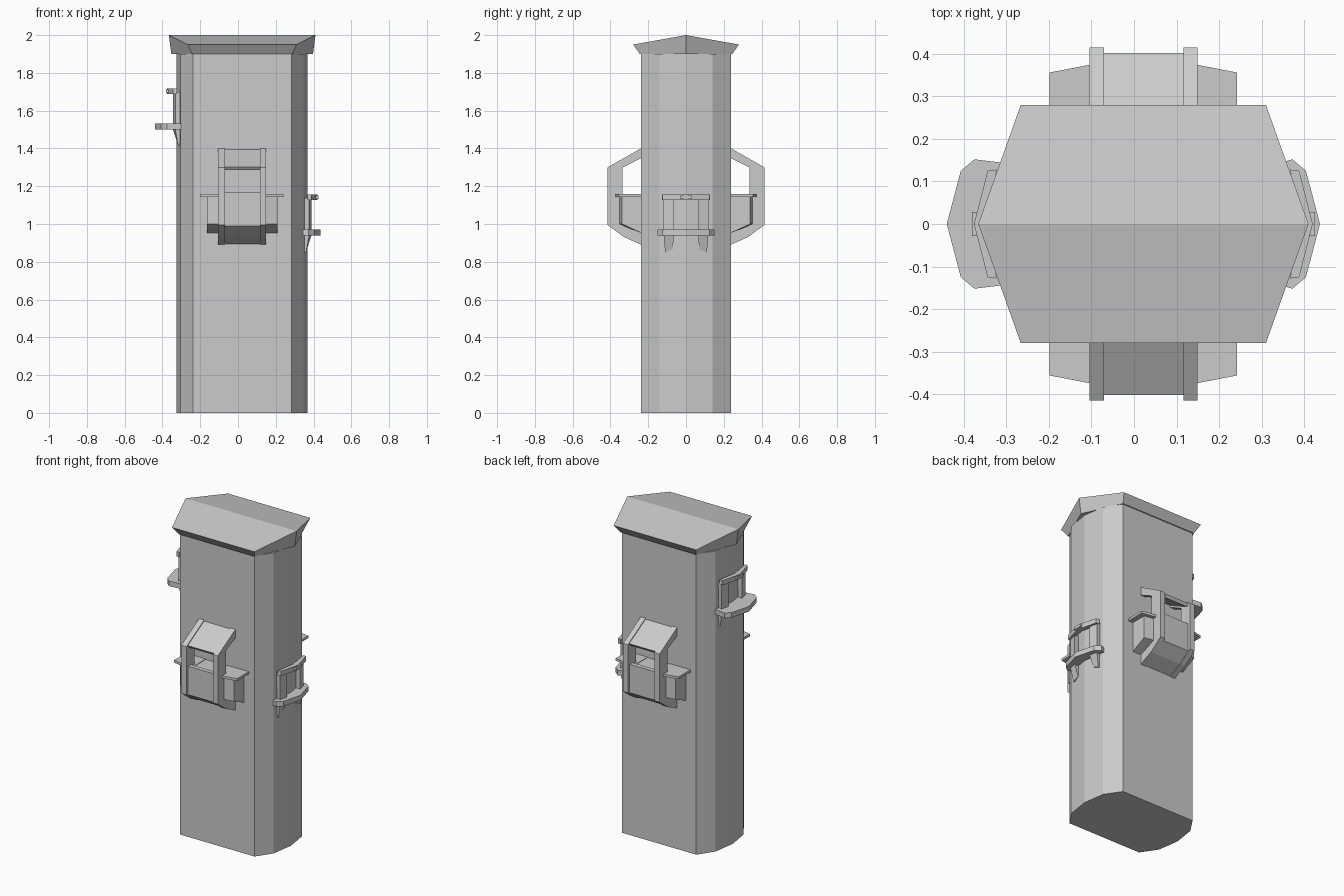
import bpy, bmesh

if "Cube" in bpy.data.objects:
    bpy.data.objects.remove(bpy.data.objects["Cube"])

CX = 0.022  # tower centre line in x


def prism(name, pts, axis, lo, hi):
    """Extrude a 2D outline along an axis: x -> (y,z), z -> (x,y)."""
    bm = bmesh.new()
    put = (lambda p, t: (t, p[0], p[1])) if axis == 'x' else (lambda p, t: (p[0], p[1], t))
    a = [bm.verts.new(put(p, lo)) for p in pts]
    b = [bm.verts.new(put(p, hi)) for p in pts]
    return finish(name, bm, a, b)


def finish(name, bm, a, b):
    n = len(a)
    bm.faces.new(a)
    bm.faces.new(b)
    for i in range(n):
        bm.faces.new((a[i], a[(i + 1) % n], b[(i + 1) % n], b[i]))
    bmesh.ops.recalc_face_normals(bm, faces=bm.faces)
    me = bpy.data.meshes.new(name)
    bm.to_mesh(me)
    bm.free()
    ob = bpy.data.objects.new(name, me)
    bpy.context.collection.objects.link(ob)
    return ob


# Tower body with faceted rounded ends
half = [(0.26, -0.238), (0.326, -0.14), (0.347, 0), (0.326, 0.14), (0.26, 0.238)]
outline = [(CX + x, y) for x, y in half] + [(CX - x, y) for x, y in reversed(half)]
prism("tower_body", outline, 'z', 0, 1.9)

# Gabled cap: narrow foot, flared eave, ridge along x
bm = bmesh.new()
foot, eave = [], []
for sx, sy in [(1, 0), (1, 1), (-1, 1), (-1, 0), (-1, -1), (1, -1)]:
    fx, ex = (0.375, 0.388) if sy == 0 else (0.265, 0.288)
    foot.append(bm.verts.new((CX + sx * fx, sy * 0.245, 1.9)))
    eave.append(bm.verts.new((CX + sx * ex, sy * 0.28, 1.95 if sy else 2.0)))
bm.faces.new(foot)
bm.faces.new((eave[0], eave[1], eave[2], eave[3]))
bm.faces.new((eave[3], eave[4], eave[5], eave[0]))
for i in range(6):
    j = (i + 1) % 6
    bm.faces.new((foot[i], foot[j], eave[j], eave[i]))
bmesh.ops.recalc_face_normals(bm, faces=bm.faces)
me = bpy.data.meshes.new("cap")
bm.to_mesh(me)
bm.free()
bpy.context.collection.objects.link(bpy.data.objects.new("cap", me))


# Large bay on the front and back
def bay(side, s):
    def yz(pts):
        return [(s * y, z) for y, z in pts]

    # C-shaped ribs
    rib = yz([(0.23, 1.405), (0.415, 1.30), (0.415, 0.995), (0.33, 0.932), (0.23, 0.887),
              (0.23, 1.0), (0.335, 1.03), (0.335, 1.30), (0.23, 1.352)])
    for k, (x0, x1) in enumerate([(-0.105, -0.07), (0.116, 0.149)]):
        prism(f"{side}_bay_rib_{k}", rib, 'x', x0, x1)
    # Sloped hood and lower parapet between the ribs
    prism(f"{side}_bay_hood", yz([(0.23, 1.398), (0.402, 1.302), (0.39, 1.285), (0.23, 1.365)]),
          'x', -0.075, 0.12)
    prism(f"{side}_bay_parapet", yz([(0.23, 1.155), (0.37, 1.155), (0.37, 1.17), (0.398, 1.17),
                                     (0.398, 0.99), (0.325, 0.935), (0.23, 0.89)]),
          'x', -0.075, 0.12)
    # Wings beside the ribs, with ledges on top
    for k, m in enumerate((-1, 1)):
        bm = bmesh.new()
        ends = []
        for dx, y in ((0.08, 0.36), (0.187, 0.34)):
            ends.append([bm.verts.new((CX + m * dx, s * a, z)) for a, z in
                         ((0.23, 1.15), (y, 1.15), (y, 1.0), (0.23, 0.95))])
        finish(f"{side}_bay_wing_{k}", bm, *ends)
        prism(f"{side}_bay_ledge_{k}",
              [(CX + m * x, s * y) for x, y in ((0.08, 0.23), (0.08, 0.383), (0.22, 0.356), (0.22, 0.23))],
              'z', 1.143, 1.158)


bay("front", -1)
bay("back", 1)


# Small balconies on the two rounded ends
def balcony(side, s, z, reach):
    def sym(pts):
        full = pts + [(x, -y) for x, y in reversed(pts) if y]
        return [(CX + s * x, y) for x, y in full]

    # Floor shelf
    prism(f"{side}_balcony_floor",
          sym([(0.315, -0.142), (reach - 0.065, -0.152), (reach - 0.033, -0.125), (reach, 0)]),
          'z', z, z + 0.032)
    # Chevron top rail with a centre block
    prism(f"{side}_balcony_rail",
          [(CX + s * x, y) for x, y in ((0.345, -0.128), (0.366, -0.125), (0.398, 0), (0.366, 0.125),
                                       (0.345, 0.128), (0.366, 0))], 'z', z + 0.188, z + 0.218)
    prism(f"{side}_balcony_block", sym([(0.38, -0.028), (0.403, -0.028)]),
          'z', z + 0.194, z + 0.213)
    # Posts running down into pointed brackets
    for k, m in enumerate((-1, 1)):
        bm = bmesh.new()
        ends = []
        for y, x, bottom in ((0.066, 0.366, -0.07), (0.118, 0.354, -0.088)):
            ends.append([bm.verts.new((CX + s * a, m * b, z + h)) for a, b, h in
                         ((0.31, y, 0.2), (x, y, 0.2), (x, y, 0),
                          (0.338, 0.8 * y + 0.016, bottom), (0.31, 0.8 * y + 0.016, bottom))])
        finish(f"{side}_balcony_post_{k}", bm, *ends)


balcony("right", 1, 0.938, 0.415)
balcony("left", -1, 1.5, 0.462)
